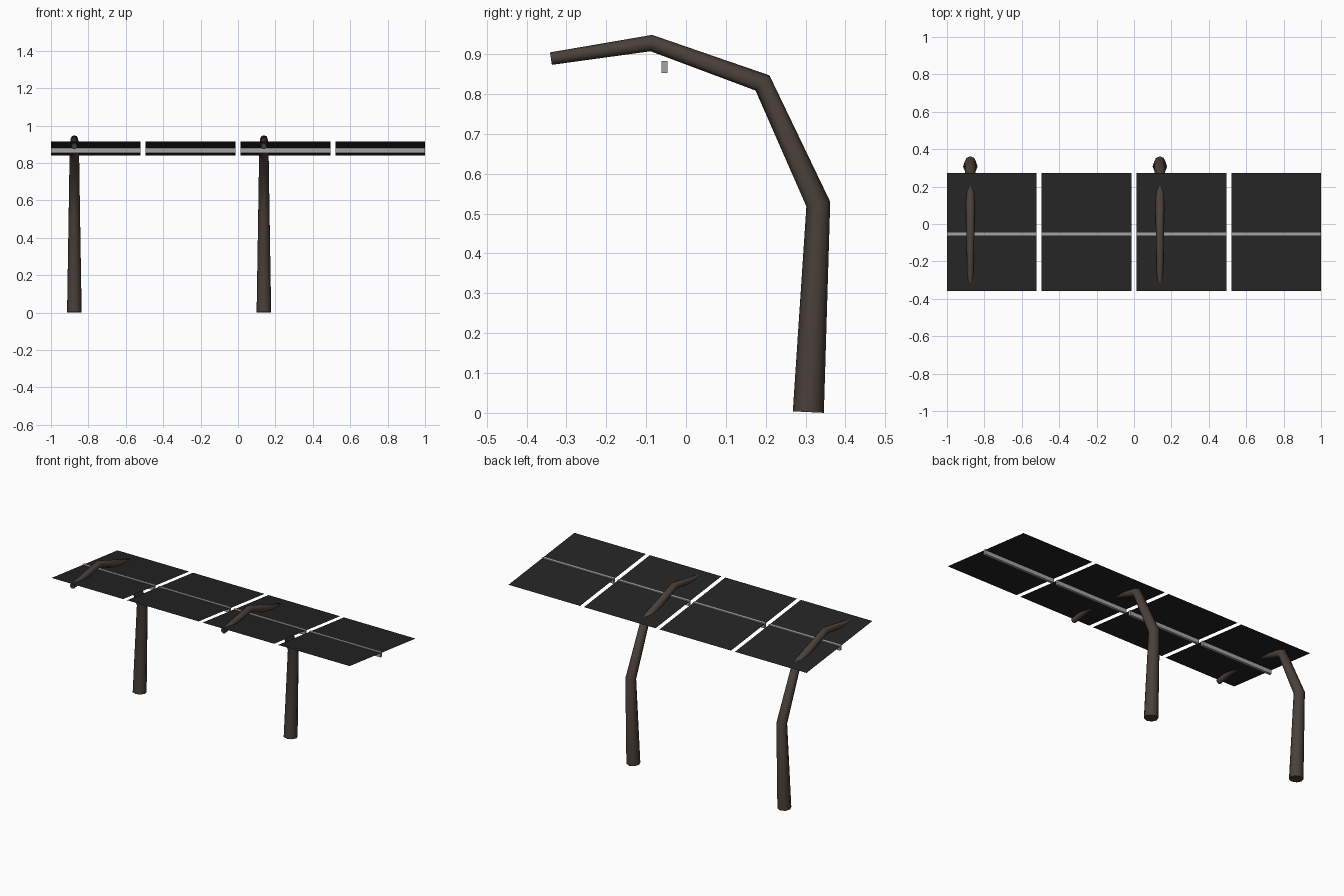
import bpy, bmesh, math
from mathutils import Vector

if "Cube" in bpy.data.objects:
    bpy.data.objects.remove(bpy.data.objects["Cube"])


def material(name, rgb, rough=0.7):
    mat = bpy.data.materials.new(name)
    mat.use_nodes = True
    mat.diffuse_color = (*rgb, 1)
    shader = mat.node_tree.nodes["Principled BSDF"]
    shader.inputs["Base Color"].default_value = (*rgb, 1)
    shader.inputs["Roughness"].default_value = rough
    return mat


WOOD = material("dark brown", (0.068, 0.051, 0.041))
PANEL = material("near black", (0.018, 0.018, 0.018))
METAL = material("grey metal", (0.37, 0.37, 0.37))


def finish(bm, name, mat):
    mesh = bpy.data.meshes.new(name)
    bm.to_mesh(mesh)
    bm.free()
    mesh.materials.append(mat)
    obj = bpy.data.objects.new(name, mesh)
    bpy.context.collection.objects.link(obj)
    return obj


# Bent, tapering post: rings mitred along a path in the y-z plane
PATH = [(0.307, 0.002, 0.039), (0.332, 0.524, 0.0305), (0.192, 0.828, 0.0258),
        (-0.087, 0.928, 0.0206), (-0.339, 0.889, 0.0158)]
SIDES = 8


def post(name, x):
    bm = bmesh.new()
    points = [Vector((x, y, z)) for y, z, r in PATH]
    rings = []
    for i, centre in enumerate(points):
        before = (centre - points[i - 1]).normalized() if i else Vector()
        after = (points[i + 1] - centre).normalized() if i + 1 < len(points) else Vector()
        along = (before + after).normalized()
        side = Vector((1, 0, 0))
        up = along.cross(side)
        ring = []
        for k in range(SIDES):
            a = math.tau * k / SIDES
            ring.append(bm.verts.new(centre + PATH[i][2] * (math.cos(a) * side + math.sin(a) * up)))
        rings.append(ring)
    for low, high in zip(rings, rings[1:]):
        for k in range(SIDES):
            n = (k + 1) % SIDES
            bm.faces.new((low[k], low[n], high[n], high[k]))
    bm.faces.new(rings[0])
    bm.faces.new(rings[-1])
    bmesh.ops.recalc_face_normals(bm, faces=bm.faces)
    obj = finish(bm, name, WOOD)
    bpy.ops.object.select_all(action="DESELECT")
    obj.select_set(True)
    bpy.context.view_layer.objects.active = obj
    bpy.ops.object.shade_smooth_by_angle(angle=math.radians(60))


# Thin sloping sheet, high at the front
def roof_panel(name, x0, x1):
    bm = bmesh.new()
    front, back = (-0.358, 0.914), (0.273, 0.84)
    corners = [(x0, *front), (x1, *front), (x1, *back), (x0, *back)]
    bm.faces.new([bm.verts.new(c) for c in corners])
    finish(bm, name, PANEL)


# Rail running through the sheet
def rail(name, x0, x1):
    bm = bmesh.new()
    bmesh.ops.create_cube(bm, size=1)
    bmesh.ops.scale(bm, vec=(x1 - x0, 0.0155, 0.029), verts=bm.verts)
    bmesh.ops.translate(bm, vec=((x0 + x1) / 2, -0.054, 0.868), verts=bm.verts)
    finish(bm, name, METAL)


# Four bays, with a post in every other one
WIDTH, PITCH = 0.48, 2 * 0.76 / 3
for i in range(4):
    left = -1 + i * PITCH
    roof_panel(f"roof_panel_{i + 1}", left, left + WIDTH)
    rail(f"rail_{i + 1}", left, left + WIDTH)
    if i % 2 == 0:
        post(f"post_{i // 2 + 1}", left + 0.125)
